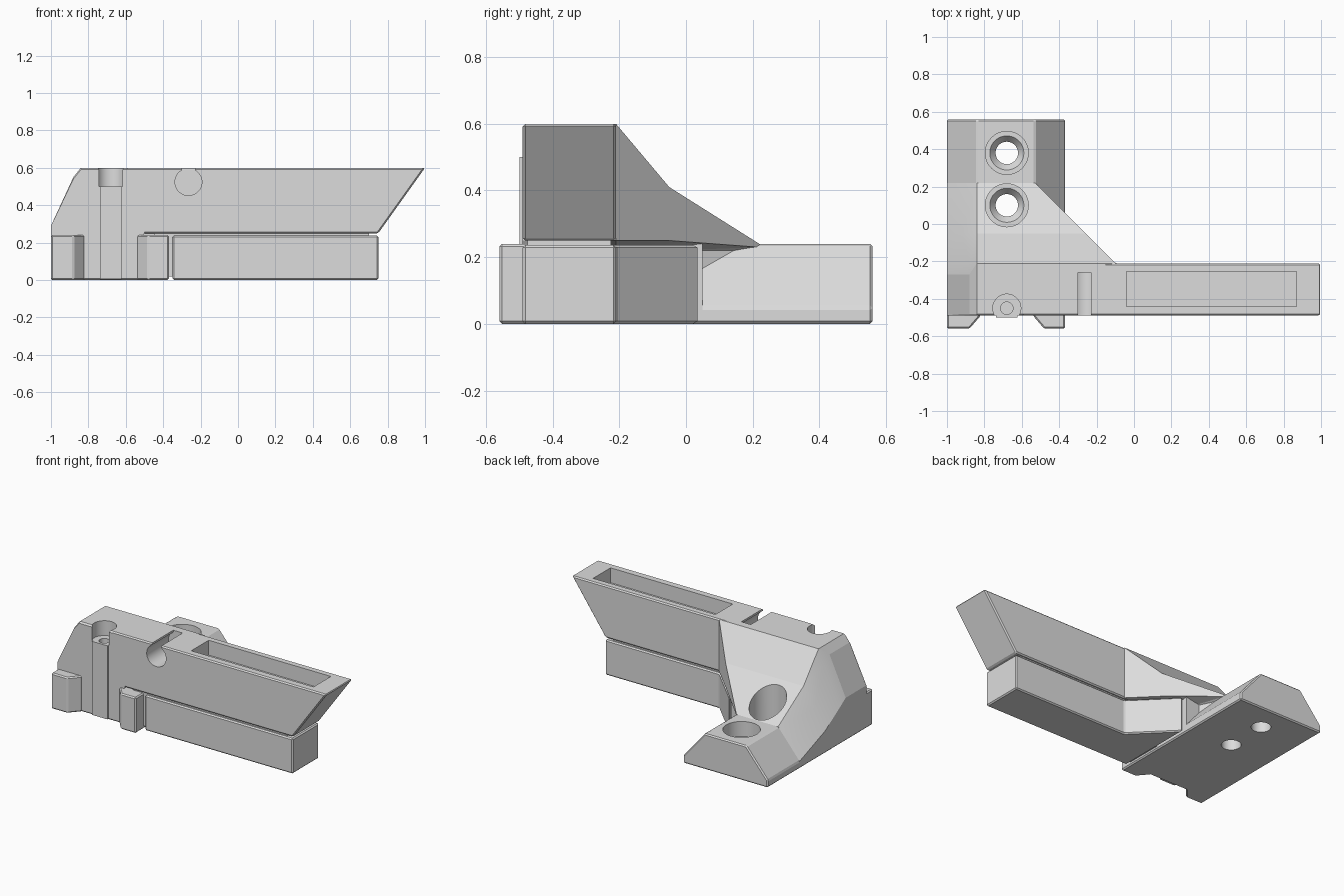
import bpy, bmesh, math
from mathutils import Matrix

cube = bpy.data.objects.get("Cube")
if cube:
    bpy.data.objects.remove(cube, do_unlink=True)

grey = bpy.data.materials.new("plain grey")
grey.use_nodes = True
grey.diffuse_color = (0.72, 0.72, 0.72, 1)
grey.node_tree.nodes["Principled BSDF"].inputs["Base Color"].default_value = (0.72, 0.72, 0.72, 1)


def add_object(name, bm):
    bmesh.ops.recalc_face_normals(bm, faces=bm.faces)
    mesh = bpy.data.meshes.new(name)
    bm.to_mesh(mesh)
    bm.free()
    mesh.materials.append(grey)
    obj = bpy.data.objects.new(name, mesh)
    bpy.context.collection.objects.link(obj)
    return obj


def loft(name, rings, bevel=0, triangulate=False):
    """Skin matching rings of points and cap both ends."""
    bm = bmesh.new()
    rows = [[bm.verts.new(p) for p in ring] for ring in rings]
    n = len(rows[0])
    for a, b in zip(rows, rows[1:]):
        for i in range(n):
            j = (i + 1) % n
            bm.faces.new((a[i], a[j], b[j], b[i]))
    bm.faces.new(rows[0])
    bm.faces.new(rows[-1])
    bmesh.ops.recalc_face_normals(bm, faces=bm.faces)
    if bevel:
        bmesh.ops.bevel(bm, geom=list(bm.edges), offset=bevel, segments=1,
                        affect='EDGES', profile=0.5)
    if triangulate:
        bmesh.ops.triangulate(bm, faces=bm.faces)
    return add_object(name, bm)


def side_prism(name, profile, y0, y1, bevel=0):
    return loft(name, [[(x, y, z) for x, z in profile] for y in (y0, y1)], bevel)


def plan_prism(name, plan, z0, z1, bevel=0):
    return loft(name, [[(x, y, z) for x, y in plan] for z in (z0, z1)], bevel)


def box(name, x0, x1, y0, y1, z0, z1, bevel=0):
    return plan_prism(name, [(x0, y0), (x1, y0), (x1, y1), (x0, y1)], z0, z1, bevel)


def cone(name, x, y, z0, z1, r0, r1=None):
    bm = bmesh.new()
    bmesh.ops.create_cone(bm, cap_ends=True, segments=48, radius1=r0,
                          radius2=r1 or r0, depth=z1 - z0,
                          matrix=Matrix.Translation((x, y, (z0 + z1) / 2)))
    return add_object(name, bm)


def combine(target, tool, operation):
    mod = target.modifiers.new(operation.lower(), 'BOOLEAN')
    mod.operation = operation
    mod.solver = 'EXACT'
    mod.object = tool
    bpy.context.view_layer.objects.active = target
    bpy.ops.object.modifier_apply(modifier=mod.name)
    bpy.data.objects.remove(tool, do_unlink=True)


# Sloping gusset: y, left wall height, left shoulder, top left, top height, right x
sections = [
    (-0.49, 0.29, (-0.88, 0.54), -0.84, 0.59, -0.5),
    (-0.48, 0.29, (-0.88, 0.55), -0.84, 0.6, -0.5),
    (-0.27, 0.29, (-0.88, 0.55), -0.84, 0.6, -0.5),
    (-0.21, 0.25, (-0.88, 0.51), -0.84, 0.6, -0.1),
    (-0.05, 0.15, (-0.92, 0.28), -0.84, 0.41, -0.26),
    (0.22, 0.05, (-0.92, 0.145), -0.84, 0.24, -0.53),
]
rings = []
for y, low, (xs, zs), xt, top, xr in sections:
    xm = min(-0.4, xr)
    ring = [(-1, 0.02), (-1, low), (xs, zs), (xt, top), (xr, top),
            (xr, min(0.25, top - 0.01)), (xm - 0.02, 0.22), (xm - 0.02, 0.02)]
    rings.append([(x, y, z) for x, z in ring])
body = loft("body", rings, triangulate=True)

# Long arm with a raked end
arm = side_prism("arm", [(-0.6, 0.6), (1, 0.6), (0.75, 0.25), (-0.6, 0.25)],
                 -0.49, -0.21, 0.008)

# Foot plate with chamfered sides
foot = side_prism("foot", [(-1, 0), (-1, 0.05), (-0.84, 0.24), (-0.53, 0.24),
                           (-0.37, 0.05), (-0.37, 0)], -0.3, 0.56, 0.008)
front_foot = box("front_foot", -1, -0.37, -0.49, -0.25, 0, 0.24, 0.008)
inner_foot = box("inner_foot", -0.6, -0.37, -0.45, 0.05, 0.01, 0.25)

# Lower block, parted from arm and foot by a narrow groove
block = plan_prism("lower_block", [(-0.35, -0.49), (0.75, -0.49), (0.75, -0.21),
                                   (-0.1, -0.21), (-0.35, 0.04)], 0, 0.237, 0.008)
core = box("core", -0.45, 0.7, -0.475, -0.225, 0.02, 0.3)

# Front pads
pads = [plan_prism("pad", plan, 0, 0.24, 0.008) for plan in (
    [(-1, -0.4), (-1, -0.56), (-0.88, -0.56), (-0.82, -0.49), (-0.82, -0.4)],
    [(-0.37, -0.4), (-0.37, -0.56), (-0.48, -0.56), (-0.54, -0.49), (-0.54, -0.4)])]

for part in [arm, foot, front_foot, inner_foot, block, core] + pads:
    combine(body, part, 'UNION')

# Top pocket, rod channel and its slot
combine(body, box("pocket", -0.04, 0.87, -0.44, -0.255, 0.5, 0.7), 'DIFFERENCE')
channel = cone("channel", 0, 0, -0.12, 0.12, 0.072)
channel.data.transform(Matrix.Translation((-0.265, -0.38, 0.524))
                       @ Matrix.Rotation(math.pi / 2, 4, 'X'))
combine(body, channel, 'DIFFERENCE')
combine(body, box("slot", -0.3, -0.23, -0.52, -0.26, 0.55, 0.7), 'DIFFERENCE')

# Front screw seat, column and pilot hole
screw_x = -0.68
combine(body, cone("screw_seat", screw_x, -0.45, 0.5, 0.7, 0.075), 'DIFFERENCE')
combine(body, box("column", -0.737, -0.623, -0.5, -0.4, 0.005, 0.5), 'UNION')
combine(body, cone("pilot_hole", screw_x, -0.45, 0.3, 0.6, 0.033), 'DIFFERENCE')

# Two mounting holes through the foot
for y in (0.1, 0.38):
    combine(body, cone("counterbore", screw_x, y, 0.14, 0.7, 0.115), 'DIFFERENCE')
    combine(body, cone("countersink", screw_x, y, 0.1, 0.145, 0.06, 0.095), 'DIFFERENCE')
    combine(body, cone("through_hole", screw_x, y, -0.1, 0.2, 0.06), 'DIFFERENCE')

bpy.ops.object.select_all(action='DESELECT')
body.select_set(True)
bpy.context.view_layer.objects.active = body
bpy.ops.object.shade_smooth_by_angle(angle=math.radians(12))
